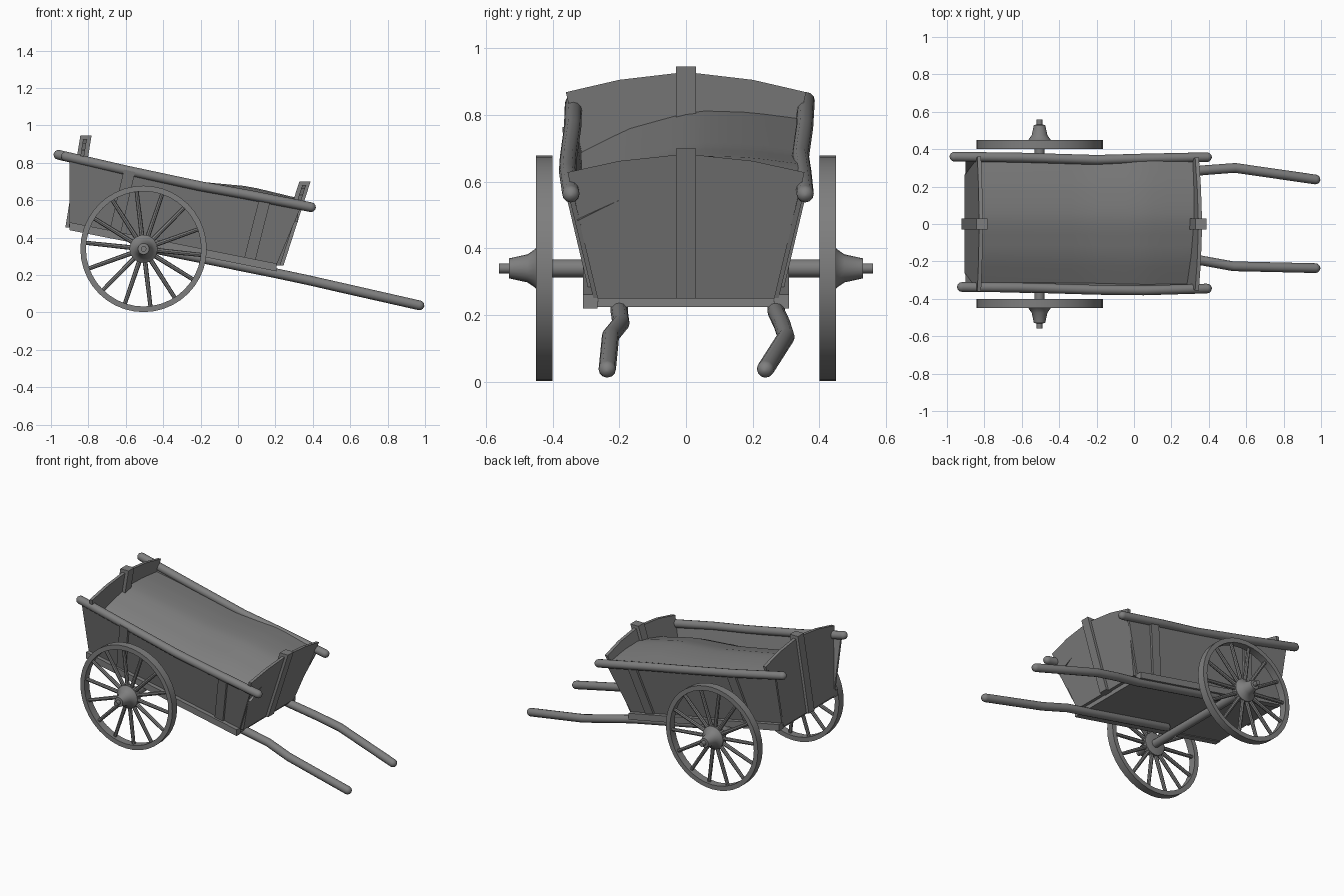
import bpy, bmesh, math
from mathutils import Vector

if "Cube" in bpy.data.objects:
    bpy.data.objects.remove(bpy.data.objects["Cube"])

grey = bpy.data.materials.new("weathered_grey")
grey.use_nodes = True
GREY = (0.21, 0.21, 0.21, 1)
grey.diffuse_color = GREY
grey.node_tree.nodes["Principled BSDF"].inputs["Base Color"].default_value = GREY


def finish(name, bm, smooth=False):
    bmesh.ops.recalc_face_normals(bm, faces=bm.faces)
    mesh = bpy.data.meshes.new(name)
    bm.to_mesh(mesh)
    bm.free()
    mesh.materials.append(grey)
    obj = bpy.data.objects.new(name, mesh)
    bpy.context.collection.objects.link(obj)
    if smooth:
        bpy.ops.object.select_all(action='DESELECT')
        obj.select_set(True)
        bpy.context.view_layer.objects.active = obj
        bpy.ops.object.shade_smooth_by_angle(angle=math.radians(40))
    return obj


def plate(name, outline, offset):
    """Solid board: an outline extruded along a vector."""
    bm = bmesh.new()
    face = bm.faces.new([bm.verts.new(p) for p in outline])
    ext = bmesh.ops.extrude_face_region(bm, geom=[face], use_keep_orig=True)
    verts = [v for v in ext["geom"] if isinstance(v, bmesh.types.BMVert)]
    bmesh.ops.translate(bm, verts=verts, vec=offset)
    return finish(name, bm)


def add_tube(bm, path, radii, sides=12):
    """Rings swept along a path, closed at both ends."""
    path = [Vector(p) for p in path]
    rings = []
    for i, p in enumerate(path):
        tangent = (path[min(i + 1, len(path) - 1)] - path[max(i - 1, 0)]).normalized()
        ref = Vector((0, 0, 1)) if abs(tangent.z) < 0.9 else Vector((0, 1, 0))
        u = tangent.cross(ref).normalized()
        w = tangent.cross(u)
        turn = [2 * math.pi * k / sides for k in range(sides)]
        rings.append([bm.verts.new(p + radii[i] * (u * math.cos(a) + w * math.sin(a)))
                      for a in turn])
    for a, b in zip(rings, rings[1:]):
        for k in range(sides):
            bm.faces.new((a[k], a[k - 1], b[k - 1], b[k]))
    bm.faces.new(rings[0])
    bm.faces.new(rings[-1])


def pole(name, path, r):
    """Round pole with domed ends."""
    path = [Vector(p) for p in path]
    d0 = (path[0] - path[1]).normalized() * r
    d1 = (path[-1] - path[-2]).normalized() * r
    dome = [(1, 0.15), (0.8, 0.6), (0.45, 0.9)]
    pts = [path[0] + d0 * h for h, _ in dome] + path + [path[-1] + d1 * h for h, _ in dome[::-1]]
    radii = [r * s for _, s in dome] + [r] * len(path) + [r * s for _, s in dome[::-1]]
    bm = bmesh.new()
    add_tube(bm, pts, radii)
    return finish(name, bm, True)


def lerp_list(x, pts):
    for (xa, za), (xb, zb) in zip(pts, pts[1:]):
        if x <= xb:
            return za + (zb - za) * (x - xa) / (xb - xa)
    return pts[-1][1]


SLOPE = 0.2
RAIL = [(-0.97, 0.845), (-0.26, 0.685), (0.41, 0.56)]


def floor_z(x):
    return 0.465 - SLOPE * (x + 0.9)


def wall_y(x, z):
    low = floor_z(x)
    return 0.275 + 0.08 * (z - low) / (lerp_list(x, RAIL) - low)


# Floor and the sills along its edges
plate("floor", [(-0.9, -0.275, 0.445), (0.2, -0.275, 0.225),
                (0.2, 0.275, 0.225), (-0.9, 0.275, 0.445)], (0, 0, 0.03))

for s, side in ((1, "left"), (-1, "right")):
    plate(side + "_sill", [(-0.9, s * 0.265, 0.44), (0.205, s * 0.265, 0.22),
                           (0.205, s * 0.265, 0.262), (-0.9, s * 0.265, 0.482)],
          (0, s * 0.043, 0))

    # Flared side boards
    plate(side + "_side", [(-0.9, s * 0.275, 0.455), (0.2, s * 0.275, 0.24),
                           (0.34, s * 0.355, 0.573), (-0.26, s * 0.355, 0.685),
                           (-0.9, s * 0.355, 0.825)], (0, -s * 0.015, 0))

    # Upright battens on the sides
    for n, (low, top) in enumerate(((-0.69, -0.61), (0.03, 0.115))):
        corners = [(low, 0), (low + 0.06, 0), (top + 0.06, 1), (top, 1)]
        pts = []
        for x, up in corners:
            z = lerp_list(x, RAIL) if up else floor_z(x)
            pts.append((x, s * (wall_y(x, z) - 0.005), z))
        plate(f"{side}_batten_{n + 1}", pts, (0, s * 0.02, 0))

# Top rails
pole("left_rail", [(-0.96, 0.36, 0.843), (-0.6, 0.355, 0.76), (-0.2, 0.343, 0.675),
                   (0.05, 0.35, 0.63), (0.39, 0.357, 0.563)], 0.026)
pole("right_rail", [(-0.92, -0.337, 0.834), (-0.6, -0.34, 0.76), (-0.2, -0.352, 0.675),
                    (0.05, -0.355, 0.63), (0.39, -0.345, 0.563)], 0.026)

# Shafts with a bend ahead of the body
pole("left_shaft", [(-0.42, 0.27, 0.335), (0.2, 0.27, 0.21), (0.38, 0.288, 0.172),
                    (0.54, 0.3, 0.135), (0.97, 0.238, 0.038)], 0.026)
pole("right_shaft", [(-0.42, -0.2, 0.335), (0.2, -0.2, 0.21), (0.36, -0.195, 0.176),
                     (0.53, -0.226, 0.138), (0.97, -0.236, 0.038)], 0.026)


def end_board(name, bottom, top, arch, out):
    """Leaning end board with an arched top and a post on its middle."""
    (xb, zb), (xt, zt) = bottom, top
    lean = (xt - xb) / (zt - zb)

    def at(y, z, dx=0):
        return (xb + (z - zb) * lean + dx, y, z)
    upper = [(y, z) for y, z in arch] + [(-y, z) for y, z in arch[::-1]]
    outline = [at(-0.265, zb), at(0.265, zb)] + [at(y, z) for y, z in upper]
    plate(name, outline, (0.02 * out, 0, 0))
    start = -0.022 * out
    plate(name + "_post", [at(-0.03, zb, start), at(0.03, zb, start),
                           at(0.03, zt, start), at(-0.03, zt, start)], (0.06 * out, 0, 0))


end_board("front_board", (0.205, 0.25), (0.35, 0.7),
          [(0.355, 0.628), (0.2, 0.662), (0.03, 0.68)], 1)
end_board("tail_board", (-0.885, 0.455), (-0.805, 0.945),
          [(0.36, 0.868), (0.2, 0.905), (0.03, 0.925)], -1)

# Heaped load, higher on the left side
bm = bmesh.new()
RIDGE = [(-0.84, 0.815), (-0.26, 0.705), (0.06, 0.675), (0.33, 0.61)]
ACROSS = [(-1, -0.13), (-0.5, -0.055), (0.08, 0), (0.55, -0.005), (1, -0.025)]
NX, NY = 16, 12
grid = []
for i in range(NX + 1):
    x = -0.84 + 1.16 * i / NX
    row = []
    for j in range(NY + 1):
        t = 2 * j / NY - 1
        z = lerp_list(x, RIDGE) + lerp_list(t, ACROSS)
        y = t * (min(wall_y(x, z), 0.355) - 0.008)
        row.append(bm.verts.new((x, y, z)))
    grid.append(row)
for a, b in zip(grid, grid[1:]):
    for j in range(NY):
        bm.faces.new((a[j], b[j], b[j + 1], a[j + 1]))
load = finish("load", bm, True)
if load.data.polygons[0].normal.z < 0:
    load.data.flip_normals()

# Axle and spoked wheels
CX, CZ, R = -0.505, 0.34, 0.338
bm = bmesh.new()
add_tube(bm, [(CX, -0.42, CZ), (CX, 0.42, CZ)], [0.027, 0.027])
finish("axle", bm, True)

SPOKES = 14
for s, side in ((1, "left"), (-1, "right")):
    bm = bmesh.new()
    section = [(R, 0.4), (R, 0.45), (R - 0.03, 0.45), (R - 0.03, 0.4)]
    vs = [bm.verts.new((CX + r, s * y, CZ)) for r, y in section]
    edges = [bm.edges.new((vs[k - 1], vs[k])) for k in range(4)]
    bmesh.ops.spin(bm, geom=vs + edges, cent=(CX, 0, CZ), axis=(0, 1, 0),
                   angle=2 * math.pi, steps=40, use_merge=True)
    bmesh.ops.remove_doubles(bm, verts=bm.verts, dist=0.0005)
    finish(side + "_wheel_rim", bm, True)

    bm = bmesh.new()
    for k in range(SPOKES):
        a = math.radians(174) + 2 * math.pi * k / SPOKES
        dx, dz = math.cos(a), math.sin(a)
        add_tube(bm, [(CX + r * dx, s * 0.425, CZ + r * dz) for r in (0.04, R - 0.02)],
                 [0.013, 0.011], 8)
    finish(side + "_wheel_spokes", bm, True)

    bm = bmesh.new()
    hub = [(0.4, 0.05), (0.405, 0.075), (0.44, 0.075), (0.452, 0.058), (0.475, 0.042),
           (0.53, 0.03), (0.531, 0.015), (0.56, 0.015)]
    add_tube(bm, [(CX, s * y, CZ) for y, _ in hub], [r for _, r in hub], 20)
    finish(side + "_wheel_hub", bm, True)
